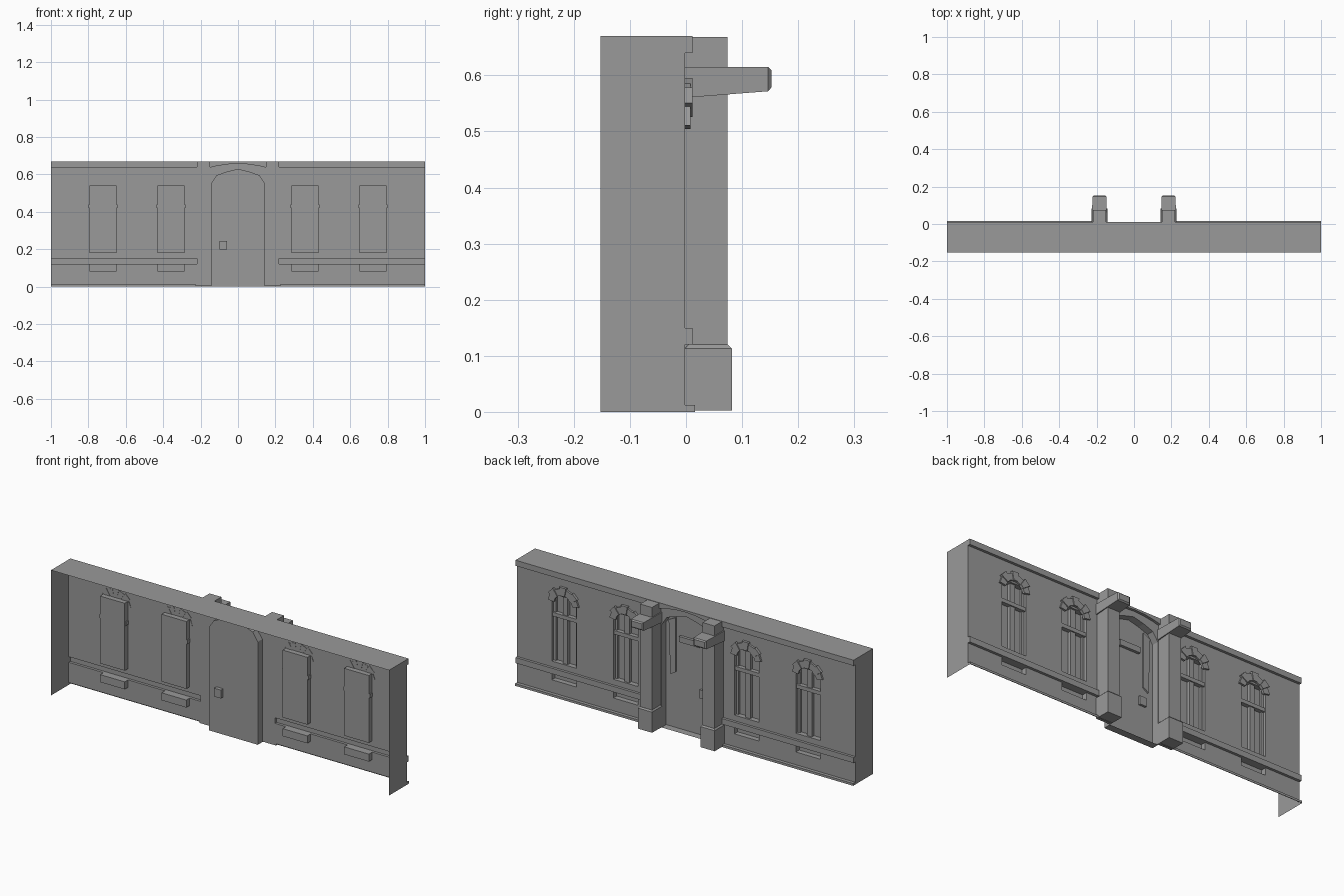
import bpy, bmesh, math
from mathutils import Vector

if "Cube" in bpy.data.objects:
    bpy.data.objects.remove(bpy.data.objects["Cube"], do_unlink=True)

stone = bpy.data.materials.new("grey stone")
stone.use_nodes = True
stone.diffuse_color = (0.32, 0.32, 0.32, 1)
bsdf = stone.node_tree.nodes["Principled BSDF"]
bsdf.inputs["Base Color"].default_value = stone.diffuse_color
bsdf.inputs["Roughness"].default_value = 0.9

TOP, BACK = 0.67, -0.152
DOOR_X, DOOR_Y = 0.145, -0.04
WINDOWS = [-0.722, -0.358, 0.358, 0.722]
HALF, RECESS = 0.073, -0.03


def finish(name, bm):
    mesh = bpy.data.meshes.new(name)
    bm.to_mesh(mesh)
    bm.free()
    mesh.materials.append(stone)
    obj = bpy.data.objects.new(name, mesh)
    bpy.context.collection.objects.link(obj)
    return obj


def face(bm, points, facing):
    """Add a polygon whose normal points along facing."""
    f = bm.faces.new([bm.verts.new(p) for p in points])
    f.normal_update()
    if f.normal.dot(Vector(facing)) < 0:
        f.normal_flip()


def box(name, x, y, z):
    """Box from (min, max) pairs."""
    bm = bmesh.new()
    bmesh.ops.create_cube(bm, size=1)
    for v in bm.verts:
        v.co = [r[0] if c < 0 else r[1] for c, r in zip(v.co, (x, y, z))]
    return finish(name, bm)


def prism(name, outline, y0, y1):
    """Extrude an (x, z) outline along y."""
    bm = bmesh.new()
    base = bm.faces.new([bm.verts.new((x, y0, z)) for x, z in outline])
    new = bmesh.ops.extrude_face_region(bm, geom=[base])["geom"]
    for v in new:
        if isinstance(v, bmesh.types.BMVert):
            v.co.y = y1
    bmesh.ops.recalc_face_normals(bm, faces=bm.faces)
    return finish(name, bm)


def depth(x, z):
    """Relief of the wall sheet at a point."""
    if abs(x) > 1:
        return BACK
    at_window = any(abs(x - c) < HALF for c in WINDOWS)
    if z < 0.012:
        return 0.016
    if z > 0.64:
        return 0.012
    if 0.12 < z < 0.15 and abs(x) > 0.205:
        return 0.012
    if at_window and (0.08 < z < 0.12 or 0.18 < z < 0.54):
        return RECESS
    return -0.002


def column(bm, x0, x1, rows0, rows1, depths):
    """One vertical strip of wall with its ledges and the top return."""
    for i, y in enumerate(depths):
        face(bm, [(x0, y, rows0[i]), (x1, y, rows1[i]),
                  (x1, y, rows1[i + 1]), (x0, y, rows0[i + 1])], (0, 1, 0))
        above = depths[i + 1] if i + 1 < len(depths) else BACK
        if above != y:
            face(bm, [(x0, y, rows0[i + 1]), (x1, y, rows1[i + 1]),
                      (x1, above, rows1[i + 1]), (x0, above, rows0[i + 1])],
                 (0, 0, y - above))


# Wall sheet with window and vent recesses, string course, plinth and cornice
wall = bmesh.new()
rows = [0, 0.012, 0.08, 0.12, 0.15, 0.18, 0.54, 0.64, TOP]
mids = [(a + b) / 2 for a, b in zip(rows, rows[1:])]
xs = sorted([-1, 1, -0.205, 0.205, -DOOR_X, DOOR_X]
            + [c + s * HALF for c in WINDOWS for s in (-1, 1)])
for x0, x1 in zip(xs, xs[1:]):
    if abs(x0 + x1) > 0.01:
        mid = (x0 + x1) / 2
        column(wall, x0, x1, rows, rows, [depth(mid, z) for z in mids])
for x in xs:
    if abs(x) == DOOR_X:
        continue
    for z0, z1, z in zip(rows, rows[1:], mids):
        ya, yb = depth(x - 0.001, z), depth(x + 0.001, z)
        if ya != yb:
            face(wall, [(x, ya, z0), (x, yb, z0), (x, yb, z1), (x, ya, z1)],
                 (ya - yb, 0, 0))

# Door recess with its arched head, in strips
head = [(-DOOR_X, 0.55), (-0.115, 0.595), (-0.06, 0.615), (0, 0.63),
        (0.06, 0.615), (0.115, 0.595), (DOOR_X, 0.55)]


def moulding(x):
    return 0.66 - 0.02 * (x / DOOR_X) ** 2


for (x0, h0), (x1, h1) in zip(head, head[1:]):
    column(wall, x0, x1, [0, h0, moulding(x0), TOP],
           [0, h1, moulding(x1), TOP], [DOOR_Y, -0.002, 0.012])
for s in (-1, 1):
    x = s * DOOR_X
    face(wall, [(x, DOOR_Y, 0), (x, 0.016, 0), (x, 0.016, 0.012),
                (x, -0.002, 0.012), (x, -0.002, 0.55), (x, DOOR_Y, 0.55)],
         (-s, 0, 0))
face(wall, [(-DOOR_X, DOOR_Y, 0), (DOOR_X, DOOR_Y, 0),
            (DOOR_X, 0, 0), (-DOOR_X, 0, 0)], (0, 0, -1))
bmesh.ops.remove_doubles(wall, verts=wall.verts, dist=0.0001)
finish("wall", wall)

# Door details
for s in (-1, 1):
    prism("door_side_panel", [(s * 0.085, 0.3), (s * 0.115, 0.28),
                              (s * 0.125, 0.57), (s * 0.085, 0.59)],
          DOOR_Y, DOOR_Y + 0.008)
box("door_plaque", (-0.06, 0.06), (DOOR_Y, DOOR_Y + 0.015), (0.47, 0.5))
box("door_lock", (-0.1, -0.06), (DOOR_Y - 0.02, DOOR_Y + 0.012), (0.2, 0.245))

# Window bars and arches of wedge stones
STONES = 7
for cx in WINDOWS:
    box("window_mullion", (cx - 0.014, cx + 0.014), (RECESS, -0.012), (0.18, 0.54))
    box("window_transom", (cx - 0.078, cx + 0.078), (RECESS + 0.002, -0.006),
        (0.42, 0.44))
    for s in (-1, 1):
        inner, outer = sorted((cx + s * 0.06, cx + s * HALF))
        box("window_stile", (inner, outer), (RECESS, -0.018), (0.18, 0.54))
    for i in range(STONES):
        step = math.radians(160) / STONES
        a0 = math.radians(10) + i * step
        a1 = a0 + step * 0.97
        outer = 0.102 if i % 2 else 0.092
        ring = [(0.056, a0), (outer, a0), (outer, a1), (0.056, a1)]
        prism("arch_stone", [(cx + r * math.cos(a), 0.495 + r * math.sin(a))
                             for r, a in ring],
              -0.004, 0.012 if i % 2 else 0.008)

# Pillars with bases and projecting brackets
for s in (-1, 1):
    cx = s * 0.185
    box("pillar", (cx - 0.035, cx + 0.035), (-0.002, 0.074), (0.003, TOP - 0.002))
    base = box("pillar_base", (cx - 0.042, cx + 0.042), (-0.002, 0.082), (0.003, 0.12))
    bracket = box("bracket", (cx - 0.041, cx + 0.041), (-0.002, 0.152), (0.56, 0.615))
    for v in bracket.data.vertices:
        if v.co.y > 0.1:
            v.co.x = cx + (v.co.x - cx) * 0.9
            v.co.z = max(v.co.z, 0.572)
    for obj, width in ((base, 0.007), (bracket, 0.006)):
        bm = bmesh.new()
        bm.from_mesh(obj.data)
        if obj is base:
            edges = [e for e in bm.edges if all(v.co.z > 0.1 for v in e.verts)]
        else:
            edges = [e for e in bm.edges if all(v.co.y > 0.1 for v in e.verts)]
        bmesh.ops.bevel(bm, geom=edges, offset=width, segments=1, affect='EDGES')
        bm.to_mesh(obj.data)
        bm.free()
